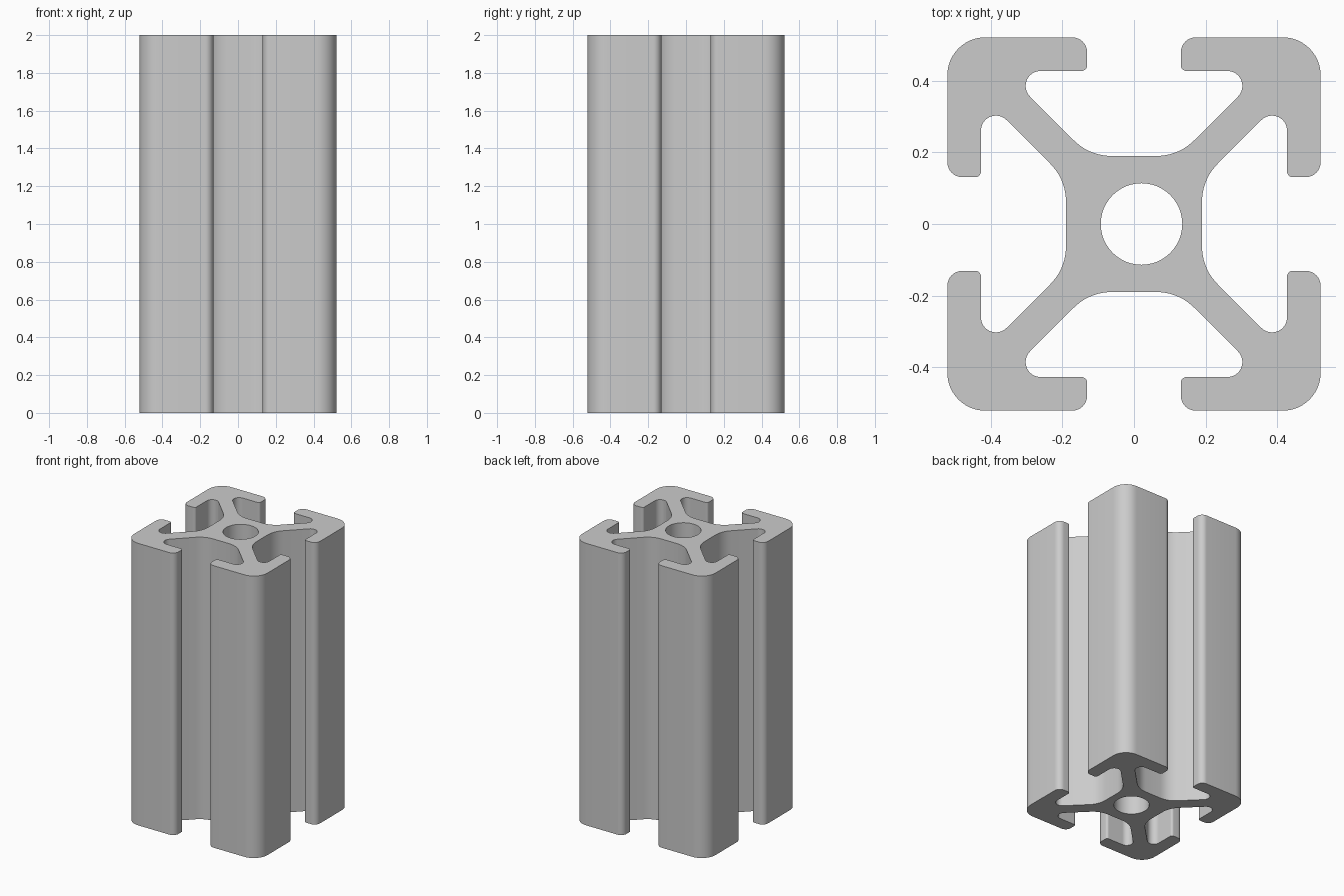
import bpy
import bmesh
from math import radians, tan, sin, cos, ceil, tau
from mathutils import Vector, Matrix

cube = bpy.data.objects.get("Cube")
if cube:
    bpy.data.objects.remove(cube, do_unlink=True)

HALF, HEIGHT = 0.522, 2.0
MOUTH, LIP, CORE = 0.131, 0.428, 0.19
WEB = 0.0656            # offset of the diagonal web faces
HOLE_X, HOLE_R = 0.021, 0.114


def fillet(prev, corner, nxt, r):
    """Arc of radius r rounding a corner between two neighbours."""
    a, b = (prev - corner).normalized(), (nxt - corner).normalized()
    inner = a.angle(b)
    sweep = radians(180) - inner
    centre = corner + (a + b).normalized() * (r / sin(inner / 2))
    start = corner + a * (r / tan(inner / 2)) - centre
    turn = 1 if (corner - prev).cross(nxt - corner) > 0 else -1
    n = ceil(sweep / radians(8))
    return [centre + Matrix.Rotation(turn * sweep * i / n, 2) @ start
            for i in range(n + 1)]


# One side of the section: outer corner, lip, undercut pocket and core
half_side = [
    (-MOUTH, HALF, 0.042),
    (-MOUTH, LIP, 0.016),
    (WEB - LIP, LIP, 0.042),
    (WEB - CORE, CORE, 0.15),
]
side = [(-HALF, HALF, 0.106)] + half_side
side += [(-x, y, r) for x, y, r in reversed(half_side)]

# Repeat the side four times around the centre
corners = []
for k in range(4):
    turn = Matrix.Rotation(-k * radians(90), 2)
    corners += [(turn @ Vector((x, y)), r) for x, y, r in side]

outline = []
for i, (p, r) in enumerate(corners):
    outline += fillet(corners[i - 1][0], p, corners[(i + 1) % len(corners)][0], r)

hole = [Vector((HOLE_X + HOLE_R * cos(tau * i / 48), HOLE_R * sin(tau * i / 48)))
        for i in range(48)]

# Fill the section around the bore and extrude it upwards
bm = bmesh.new()
edges = []
for loop in (outline, hole):
    verts = [bm.verts.new((p.x, p.y, 0)) for p in loop]
    edges += [bm.edges.new((verts[i - 1], verts[i])) for i in range(len(verts))]
bmesh.ops.triangle_fill(bm, edges=edges, use_beauty=True, normal=(0, 0, 1))
ext = bmesh.ops.extrude_face_region(bm, geom=bm.faces[:])
top = [v for v in ext["geom"] if isinstance(v, bmesh.types.BMVert)]
bmesh.ops.translate(bm, verts=top, vec=(0, 0, HEIGHT))
bmesh.ops.recalc_face_normals(bm, faces=bm.faces[:])

mesh = bpy.data.meshes.new("slotted_extrusion")
bm.to_mesh(mesh)
bm.free()
rail = bpy.data.objects.new("slotted_extrusion", mesh)
bpy.context.collection.objects.link(rail)

# Plain aluminium grey
grey = bpy.data.materials.new("aluminium_grey")
grey.use_nodes = True
colour = (0.6, 0.6, 0.6, 1)
grey.diffuse_color = colour
grey.node_tree.nodes["Principled BSDF"].inputs["Base Color"].default_value = colour
mesh.materials.append(grey)

bpy.ops.object.select_all(action="DESELECT")
rail.select_set(True)
bpy.context.view_layer.objects.active = rail
bpy.ops.object.shade_smooth_by_angle(angle=radians(30))
